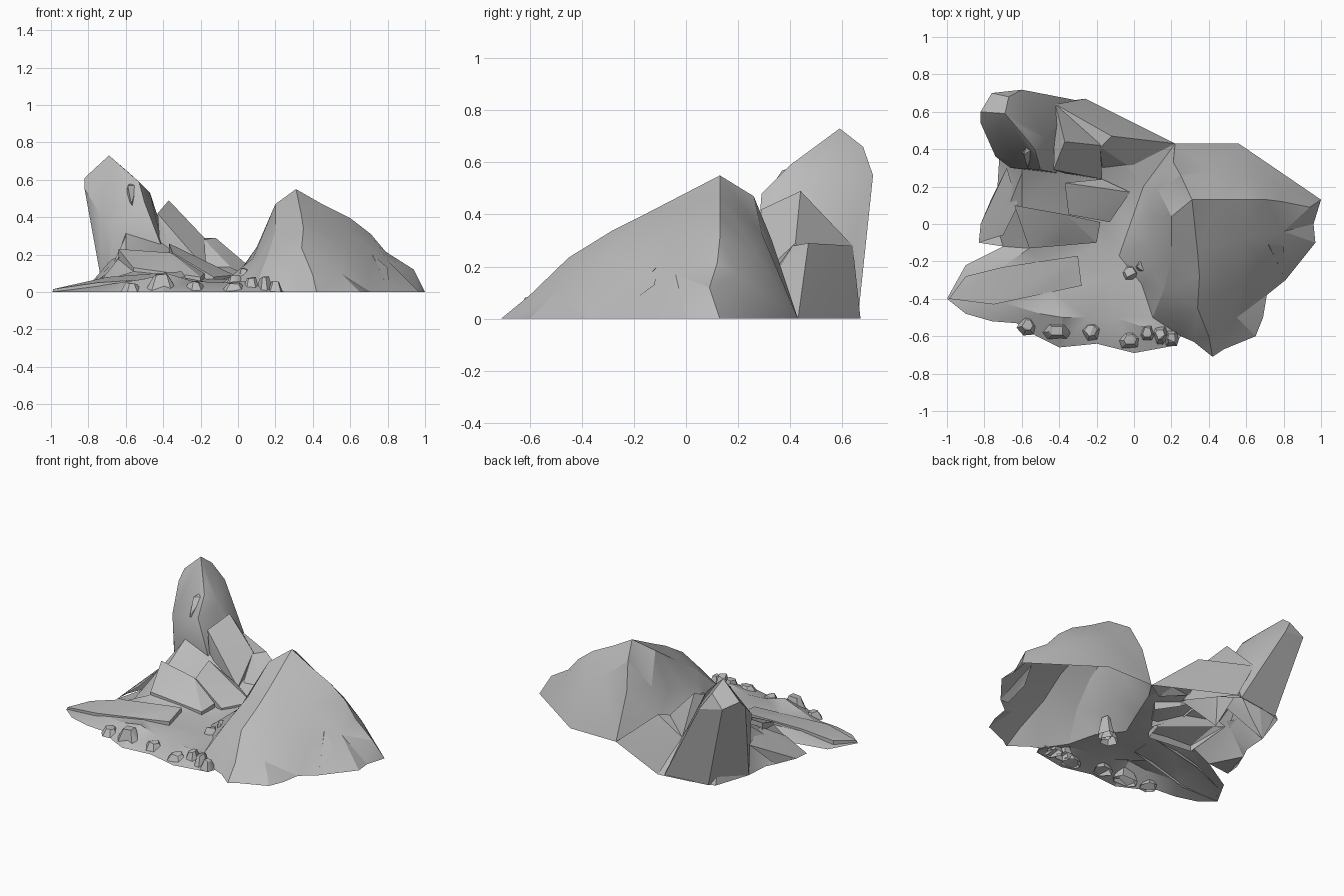
import bpy, bmesh, math, random
from mathutils import Vector
from mathutils.geometry import delaunay_2d_cdt

random.seed(4)
stone = bpy.data.materials.new("grey stone")
stone.diffuse_color = (0.5, 0.5, 0.5, 1)


def finish(name, bm, angle=28):
    mesh = bpy.data.meshes.new(name)
    bm.to_mesh(mesh)
    bm.free()
    mesh.materials.append(stone)
    ob = bpy.data.objects.new(name, mesh)
    bpy.context.collection.objects.link(ob)
    bpy.ops.object.select_all(action='DESELECT')
    ob.select_set(True)
    bpy.context.view_layer.objects.active = ob
    bpy.ops.object.shade_smooth_by_angle(angle=math.radians(angle))
    return ob


def shell(name, outline, inner, angle=28):
    """Open terrain skin stretched over an outline and inner height points."""
    pts = outline + inner
    flat = [Vector(p[:2]) for p in pts]
    vs, _, fs, ids, _, _ = delaunay_2d_cdt(
        flat, [], [list(range(len(outline)))], 1, 1e-5)
    bm = bmesh.new()
    verts = [bm.verts.new((v.x, v.y, pts[i[0]][2] if i else 0))
             for v, i in zip(vs, ids)]
    for f in fs:
        face = bm.faces.new([verts[i] for i in f])
        face.normal_update()
        if face.normal.z < 0:
            face.normal_flip()
    bmesh.ops.delete(bm, geom=[v for v in bm.verts if not v.link_faces],
                     context='VERTS')
    finish(name, bm, angle)


def rock(name, pts, angle=20):
    """Faceted block around a few corner points, open underneath."""
    bm = bmesh.new()
    for p in pts:
        bm.verts.new(p)
    res = bmesh.ops.convex_hull(bm, input=bm.verts[:])
    junk = {v for v in res['geom_interior'] + res['geom_unused']
            if isinstance(v, bmesh.types.BMVert) and not v.link_faces}
    bmesh.ops.delete(bm, geom=list(junk), context='VERTS')
    bmesh.ops.recalc_face_normals(bm, faces=bm.faces[:])
    low = [f for f in bm.faces
           if f.normal.z < -0.3 and f.calc_center_median().z < 0.16]
    bmesh.ops.delete(bm, geom=low, context='FACES')
    finish(name, bm, angle)


def plate(name, top, thick):
    """Tilted stone slab."""
    rock(name, top + [(x, y, max(0, z - thick)) for x, y, z in top])


# Seam where the valley floor meets the big mound, front to back
seam = [(.25, -.6, 0), (.1, -.5, .04), (.04, -.32, .05), (-.08, -.17, .05),
        (-.02, 0, .07), (.05, .2, .09), (.22, .43, 0)]

# Big mound on the right
mound_rim = [(1, .13, 0), (.56, .43, 0)] + seam[::-1] + [
    (.32, -.63, 0), (.42, -.71, 0), (.48, -.67, 0), (.65, -.6, 0),
    (.69, -.5, 0), (.71, -.38, 0), (.81, -.3, 0), (.97, -.1, 0), (.96, 0, 0)]
mound_crest = [(.31, .13, .55), (.2, .04, .47), (.25, .26, .47), (.45, .13, .47),
               (.6, .13, .395), (.71, .13, .31), (.79, .12, .215),
               (.94, .09, .12)]
mound_back = [(.21, .33, .3), (.42, .29, .33), (.6, .27, .25), (.78, .2, .17),
              (.13, .18, .3), (.1, .04, .24)]
mound_front = [(.34, -.15, .405), (.35, -.28, .34), (.34, -.45, .235),
               (.4, -.6, .09), (.2, -.18, .32), (.16, -.35, .2), (.1, -.25, .16),
               (.22, -.5, .12), (.58, -.08, .33), (.57, -.3, .23),
               (.8, -.04, .17), (.7, -.22, .15), (.55, -.5, .1), (.08, -.1, .18)]
shell("mound", mound_rim, mound_crest + mound_back + mound_front, 24)
rock("mound_fin", [(.72, -.11, .2), (.73, -.15, .16), (.81, -.3, 0),
                   (.75, -.3, 0), (.8, -.12, .13), (.7, -.2, .1)])

# Valley floor and the slope rising to the left peak
valley_rim = [(-.26, .67, 0), (-.48, .64, 0), (-.64, .6, 0), (-.72, .36, 0),
              (-.73, .2, 0), (-.77, .12, 0), (-.83, -.1, 0), (-.7, -.12, .03),
              (-.9, -.22, 0), (-1, -.4, 0), (-.9, -.48, 0), (-.76, -.52, 0),
              (-.63, -.53, 0), (-.52, -.6, 0), (-.4, -.66, 0), (-.2, -.64, 0),
              (0, -.69, 0), (.22, -.65, 0)] + seam
slope = [(-.6, .45, .4), (-.35, .45, .3), (-.15, .44, .18), (-.6, .27, .3),
         (-.4, .27, .25), (-.66, .12, .17), (-.6, .1, .2), (-.36, .05, .17),
         (-.17, .24, .11), (-.18, 0, .07), (-.56, -.13, .11),
         (-.36, -.11, .09), (-.2, -.1, .06), (-.1, .1, .07)]
floor = [(-.72, -.24, .06), (-.5, -.22, .08), (-.3, -.17, .08), (-.9, -.36, .02),
         (-.7, -.42, .04), (-.45, -.35, .06), (-.15, -.3, .05), (-.5, -.48, .07),
         (-.38, -.5, .1), (-.25, -.5, .06), (-.1, -.5, .05), (.05, -.55, .06)]
shell("valley_floor", valley_rim, slope + floor)

# Leaning peak at the back left
rock("peak", [(-.69, .59, .73), (-.82, .6, .61), (-.82, .54, .55),
              (-.76, .7, .58), (-.6, .718, .55), (-.67, .68, .66),
              (-.58, .5, .635), (-.53, .4, .59), (-.47, .46, .53),
              (-.5, .29, .48), (-.74, .36, .42), (-.66, .3, .32),
              (-.7, .33, .13), (-.72, .36, 0), (-.6, .62, 0), (-.3, .66, 0),
              (-.4, .27, .22), (-.42, .64, .28)], 24)
rock("peak_flake", [(-.59, .37, .57), (-.56, .46, .59), (-.54, .4, .57),
                    (-.57, .3, .47), (-.55, .33, .44), (-.6, .4, .5)])

# Slabs stepping down from the peak
rock("upper_slab", [(-.37, .44, .49), (-.43, .29, .42), (-.42, .64, .28),
                    (-.18, .42, .29), (-.17, .24, .12), (-.37, .27, .26),
                    (-.26, .67, 0), (-.4, .3, 0)])
rock("back_slab", [(-.12, .47, .29), (-.18, .41, .28), (-.42, .64, .28),
                   (-.26, .67, 0), (.22, .43, 0), (.03, .27, .06),
                   (-.17, .3, .13)])
plate("middle_slab", [(-.37, .22, .26), (-.17, .24, .14), (-.02, .17, .09),
                      (-.13, .01, .08), (-.35, .05, .21)], .06)
plate("lower_slab", [(-.64, .1, .23), (-.36, .05, .21), (-.18, .01, .1),
                     (-.2, -.1, .08), (-.4, -.1, .12), (-.56, -.13, .13)], .06)
plate("left_ledge", [(-.99, -.4, .015), (-.9, -.28, .035), (-.7, -.23, .08),
                     (-.3, -.17, .11), (-.28, -.33, .08), (-.45, -.35, .075),
                     (-.75, -.43, .05)], .03)
rock("left_buttress", [(-.83, -.1, 0), (-.82, 0, 0), (-.76, .14, 0),
                       (-.74, .13, .1), (-.7, -.06, .1), (-.62, .1, .2),
                       (-.68, .3, .17)])

# Small broken rocks along the front rim and the valley edge
rubble = [(-.57, -.54, .06, .055), (-.41, -.57, .09, .1), (-.23, -.57, .07, .06),
          (-.02, -.62, .07, .055), (.07, -.58, .05, .09), (.14, -.59, .05, .09),
          (.2, -.61, .04, .06), (-.02, -.26, .06, .09), (.04, -.22, .05, .15)]
for i, (x, y, r, h) in enumerate(rubble):
    pts = []
    for k in range(6):
        a = math.tau * k / 6 + random.uniform(-.3, .3)
        for s, z in ((1, 0), (.5, h * random.uniform(.75, 1))):
            pts.append((x + r * s * math.cos(a), y + .06 * s * math.sin(a), z))
    rock(f"front_rock_{i + 1}", pts)
